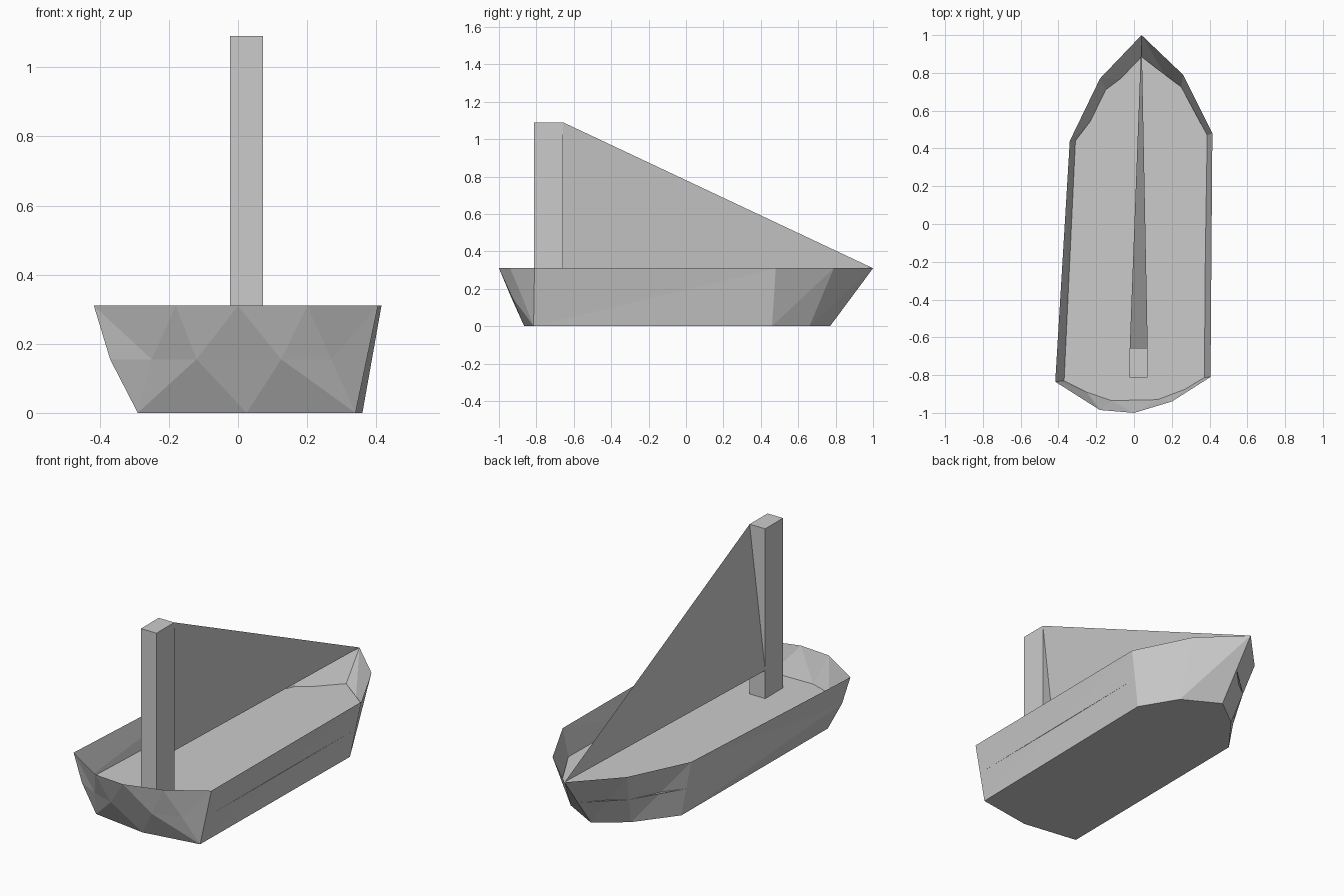
import bpy, bmesh

if "Cube" in bpy.data.objects:
    bpy.data.objects.remove(bpy.data.objects["Cube"])


def build(name, faces):
    """Make an object from polygons given as lists of points."""
    bm = bmesh.new()
    for f in faces:
        bm.faces.new([bm.verts.new(p) for p in f])
    bmesh.ops.remove_doubles(bm, verts=bm.verts, dist=0.0005)
    bmesh.ops.recalc_face_normals(bm, faces=bm.faces)
    me = bpy.data.meshes.new(name)
    bm.to_mesh(me)
    bm.free()
    ob = bpy.data.objects.new(name, me)
    bpy.context.collection.objects.link(ob)
    return ob


def at(points, z):
    return [(x, y, z) for x, y in points]


RIM, MID = 0.31, 0.155

# Side outlines, from right stern corner round the bow to left stern corner
rim = at([(0.405, -0.81), (0.415, 0.48), (0.26, 0.79), (0.04, 1.0),
          (-0.18, 0.77), (-0.34, 0.44), (-0.417, -0.835)], RIM)
keel = at([(0.34, -0.815), (0.36, 0.46), (0.24, 0.66), (0.04, 0.77),
           (-0.12, 0.65), (-0.28, 0.44), (-0.29, -0.82)], 0)

# Stern outlines, left to right
s_rim = [rim[-1]] + at([(-0.18, -0.985), (0, -1.0), (0.2, -0.94)], RIM) + [rim[0]]
s_mid = at([(-0.37, -0.83), (-0.25, -0.89), (-0.12, -0.935),
            (0.125, -0.93), (0.27, -0.875)], MID)
s_keel = [keel[-1], (0.025, -0.865, 0), keel[0]]

# Hull: side panels
hull = []
for i in range(6):
    a, b, c, d = rim[i], rim[i + 1], keel[i + 1], keel[i]
    if i == 5:
        hull += [[a, b, s_mid[0]], [a, s_mid[0], d], [s_mid[0], c, d]]
    else:
        hull += [[a, b, d], [b, c, d]]

# Hull: faceted stern
for i in range(4):
    hull.append([s_rim[i], s_mid[i], s_mid[i + 1]])
    hull.append([s_rim[i], s_mid[i + 1], s_rim[i + 1]])
k, m = s_keel, s_mid
hull += [[k[0], m[0], m[1]], [k[0], m[1], m[2]], [k[0], m[2], k[1]],
         [k[1], m[2], m[3]], [k[1], m[3], k[2]], [k[2], m[3], m[4]],
         [k[2], m[4], s_rim[4]]]

# Hull: flat bottom
hull.append(keel + [s_keel[1]])
build("hull", hull)

# Deck, halfway down inside the hull
sides = [((a[0] + b[0]) / 2, (a[1] + b[1]) / 2, MID)
         for a, b in zip(rim[:-1], keel[:-1])]
build("deck", [sides + s_mid])

# Mast
bpy.ops.mesh.primitive_cube_add(size=1, location=(0.025, -0.735, (1.09 + MID) / 2))
mast = bpy.context.object
mast.name = "mast"
mast.scale = (0.095, 0.155, 1.09 - MID)

# Sail, a single twisted sheet from mast corners to the bow
build("sail", [[(0.0725, -0.657, 1.09), (-0.0225, -0.657, RIM), rim[3]]])
